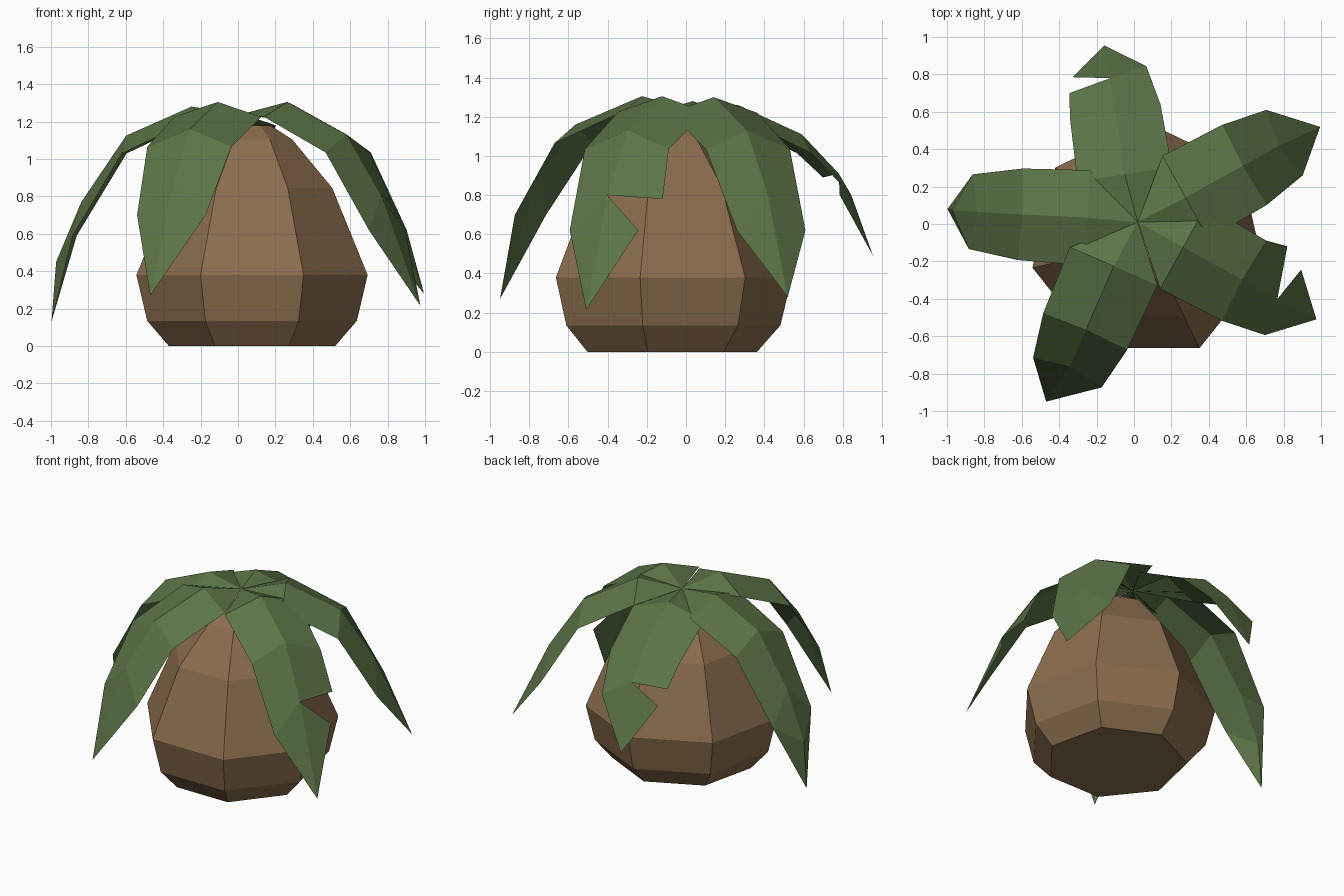
import bpy
from math import sin, cos, pi, radians

if "Cube" in bpy.data.objects:
    bpy.data.objects.remove(bpy.data.objects["Cube"])


def material(name, rgb):
    m = bpy.data.materials.new(name)
    m.diffuse_color = (*rgb, 1)
    m.use_nodes = True
    m.node_tree.nodes["Principled BSDF"].inputs["Base Color"].default_value = m.diffuse_color
    return m


brown = material("husk_brown", (0.26, 0.155, 0.075))
green = material("leaf_green", (0.105, 0.175, 0.062))


def add_mesh(name, verts, faces, mat):
    me = bpy.data.meshes.new(name)
    me.from_pydata(verts, [], faces)
    me.materials.append(mat)
    me.update()
    ob = bpy.data.objects.new(name, me)
    bpy.context.collection.objects.link(ob)
    return ob


# Seven-sided bulb body, flat side to the front
N = 7
CX, CY = 0.075, -0.093
profile = [(0.456, 0), (0.575, 0.135), (0.634, 0.38),
           (0.44, 0.845), (0.22, 1.105), (0.10, 1.18)]
verts = [(CX + r * cos(pi / 2 + 2 * pi * i / N), CY + r * sin(pi / 2 + 2 * pi * i / N), z)
         for r, z in profile for i in range(N)]
faces = [tuple(reversed(range(N))), tuple(range(len(verts) - N, len(verts)))]
for k in range(len(profile) - 1):
    for i in range(N):
        j = (i + 1) % N
        faces.append((k * N + i, k * N + j, (k + 1) * N + j, (k + 1) * N + i))
add_mesh("bulb_body", verts, faces, brown)


# Drooping leaf: folded rows of (edge, midrib, edge) ending in a tip
def leaf(name, angle, mids, tip, shift=0.0, drop3=0.18, cut=None, curl=None):
    a = radians(angle)

    def place(r, s, z):
        return (r * cos(a) - s * sin(a), r * sin(a) + s * cos(a), z)

    # half width, reach and droop of the edges relative to the midrib
    shape = [(0.255, 0.0, 0.08), (0.245, 0.01, 0.095), (0.2, 0.035, drop3)]
    v = [(0.02, 0.01, 1.24)]
    for (r, z), (w, dr, dz) in zip(mids, shape):
        v += [place(r + dr, shift + w, z - dz), place(r, shift, z),
              place(r + dr, shift - w, z - dz)]
    v.append(place(*tip))
    f = [(0, 2, 1), (0, 3, 2), (1, 2, 5, 4), (2, 3, 6, 5),
         (4, 5, 8, 7), (5, 6, 9, 8)]
    if curl:                       # extra bend on the midrib near the tip
        v.append(place(*curl))
        f += [(7, 8, 11), (8, 9, 11), (7, 11, 10), (11, 9, 10)]
    else:
        f += [(7, 8, 10), (8, 9, 10)]
    if cut:                        # torn edge leaves a notch
        v.append(place(*cut))
        f[4] = (4, 5, 8, len(v) - 1)
    return add_mesh(name, v, f, green)


leaf("leaf_left", 177, [(0.25, 1.28), (0.60, 1.125), (0.84, 0.77)],
     (1.0, -0.028, 0.13), shift=-0.02, curl=(0.975, -0.025, 0.45))
leaf("leaf_back", 98.5, [(0.27, 1.26), (0.60, 1.11), (0.79, 0.91)],
     (0.968, 0.017, 0.49), shift=0.01, drop3=0.11, cut=(0.743, 0.238, 0.89))
leaf("leaf_back_right", 29, [(0.31, 1.30), (0.66, 1.13), (0.88, 0.80)],
     (1.122, -0.028, 0.28), shift=-0.01)
leaf("leaf_front_right", -29, [(0.29, 1.305), (0.65, 1.13), (0.865, 0.80)],
     (1.10, 0.027, 0.215), shift=0.02, cut=(0.775, 0.293, 0.78))
leaf("leaf_front_left", 246.5, [(0.25, 1.305), (0.62, 1.16), (0.835, 0.88)],
     (1.058, -0.052, 0.27), shift=-0.01)
